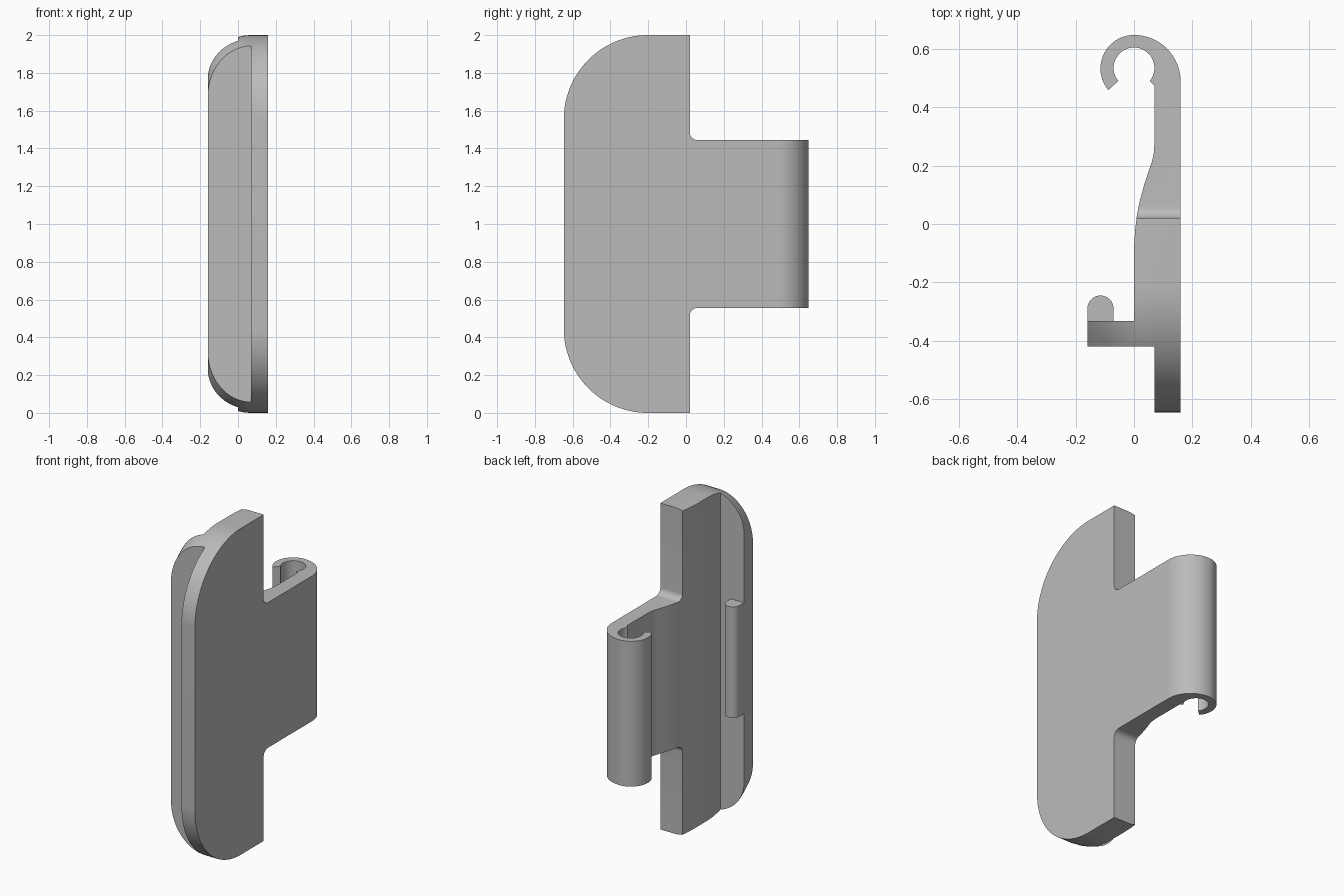
import bpy, bmesh
from math import sin, cos, pi, radians, sqrt

if "Cube" in bpy.data.objects:
    bpy.data.objects.remove(bpy.data.objects["Cube"], do_unlink=True)

grey = bpy.data.materials.new("light grey")
grey.use_nodes = True
grey.diffuse_color = (0.5, 0.5, 0.5, 1)
grey.node_tree.nodes["Principled BSDF"].inputs["Base Color"].default_value = (0.5, 0.5, 0.5, 1)


def arc(cx, cy, r, start, end, n=16):
    angles = [radians(start + (end - start) * i / n) for i in range(n + 1)]
    return [(cx + r * cos(a), cy + r * sin(a)) for a in angles]


def loft(name, rings):
    """Closed solid through a list of equal rings of 3D points."""
    bm = bmesh.new()
    loops = [[bm.verts.new(p) for p in ring] for ring in rings]
    for a, b in zip(loops, loops[1:]):
        for i in range(len(a)):
            j = (i + 1) % len(a)
            bm.faces.new((a[i], a[j], b[j], b[i]))
    bm.faces.new(loops[0][::-1])
    bm.faces.new(loops[-1])
    bmesh.ops.recalc_face_normals(bm, faces=bm.faces)
    mesh = bpy.data.meshes.new(name)
    bm.to_mesh(mesh)
    bm.free()
    mesh.materials.append(grey)
    obj = bpy.data.objects.new(name, mesh)
    bpy.context.collection.objects.link(obj)
    return obj


def extrude_z(name, outline, z0, z1):
    return loft(name, [[(x, y, z) for x, y in outline] for z in (z0, z1)])


# Plan outline: plate, side flange, arm and open hook
plan = [(0.16, -0.647)]
plan += arc(0, 0.488, 0.16, 0, 90)
plan += arc(0, 0.533, 0.115, 90, 220, 24)[1:]
plan += arc(0, 0.535, 0.07, 220, -40, 36)
plan += [(0.07, 0.475)]
plan += [(0.07, 0.28), (0.068, 0.245), (0.062, 0.215), (0.05, 0.18), (0.035, 0.135),
         (0.02, 0.08), (0.01, 0.03), (0.004, -0.02), (0, -0.08)]
plan += [(0, -0.333), (-0.16, -0.333), (-0.16, -0.42), (0.07, -0.42), (0.07, -0.647)]
clip = extrude_z("clip_body", plan, -0.1, 2.1)

# Side outline of the upper half, measured from mid height
R = 0.445
upper = arc(R - 0.647, 1 - R, R, 180, 90, 28)
upper += [(0.02, 1.0)]
upper += arc(0.06, 0.485, 0.04, 180, 270, 8)
upper += [(0.8, 0.445)]
RX = 0.23


def section(x, t):
    """Side outline at x, lowered along its rounded inner edge."""
    half = []
    for y, h in upper:
        rz = 0.21 + 0.06 * min(1, max(0, (-0.333 - y) / 0.087))
        drop = rz * (1 - cos(t)) if h > 0.5 else 0
        half.append((y, h - drop))
    full = half + [(y, -h) for y, h in reversed(half)]
    return [(x, y, 1 + h) for y, h in full]


rings = [section(-0.25, pi / 2)]
for i in range(16, -1, -1):
    t = pi / 2 * i / 16
    rings.append(section(0.07 - RX * sin(t), t))
rings.append(section(0.25, 0))
cutter = loft("side_outline_cutter", rings)
cutter.hide_render = True

# Keep the shape common to both outlines
mod = clip.modifiers.new("trim", 'BOOLEAN')
mod.operation = 'INTERSECT'
mod.solver = 'EXACT'
mod.object = cutter
bpy.context.view_layer.objects.active = clip
bpy.ops.object.select_all(action='DESELECT')
clip.select_set(True)
bpy.ops.object.modifier_apply(modifier="trim")
bpy.data.objects.remove(cutter, do_unlink=True)

# Rounded catch rib on the back of the flange
rib_plan = [(-0.16, -0.34), (-0.07, -0.34)] + arc(-0.115, -0.29, 0.045, 0, 180)
rib = extrude_z("catch_rib", rib_plan, 0.66, 1.34)

for obj in (clip, rib):
    bpy.ops.object.select_all(action='DESELECT')
    obj.select_set(True)
    bpy.context.view_layer.objects.active = obj
    bpy.ops.object.shade_smooth_by_angle(angle=radians(30))
